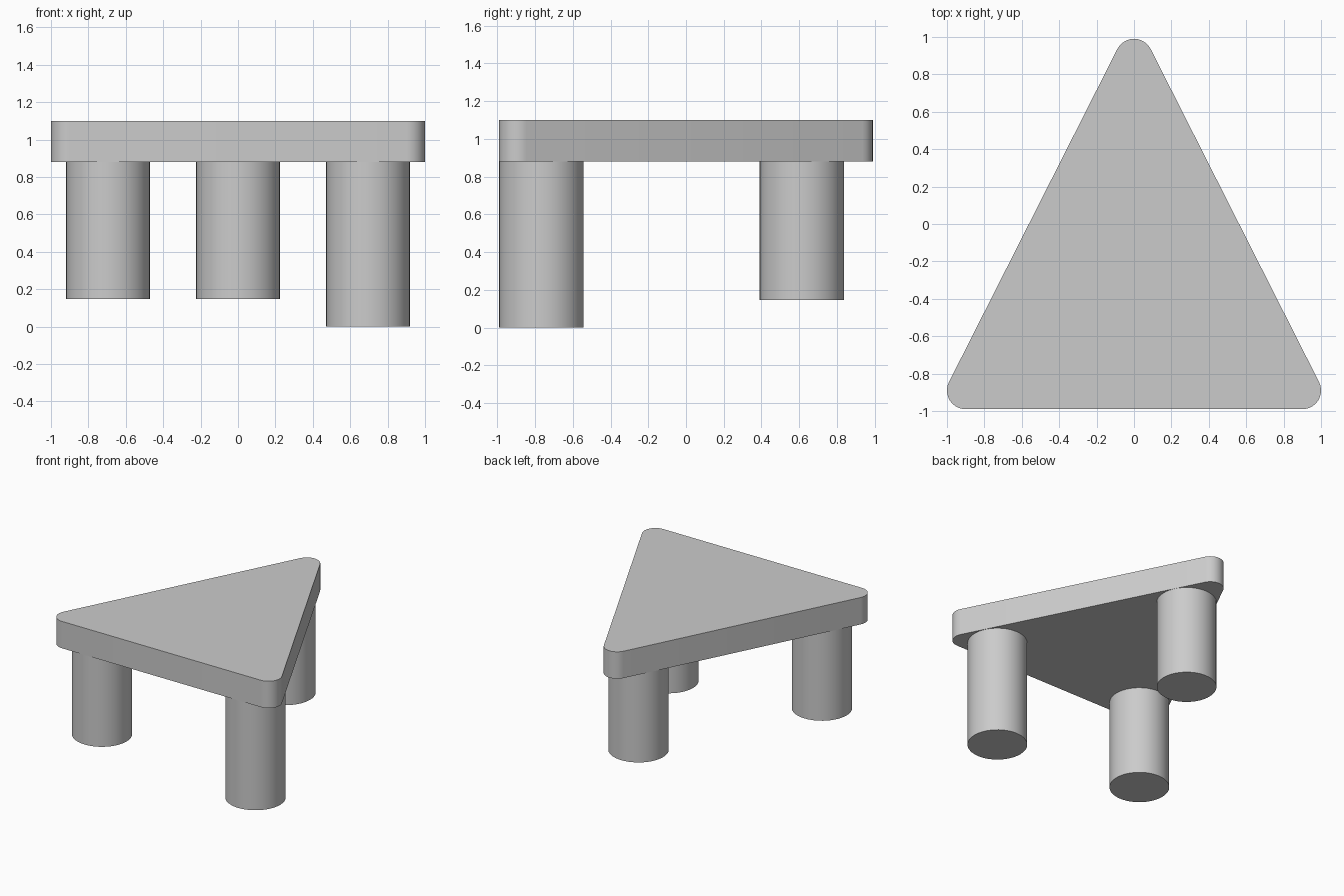
import bpy
import bmesh
from math import atan2, cos, sin, pi, radians

cube = bpy.data.objects.get("Cube")
if cube:
    bpy.data.objects.remove(cube, do_unlink=True)

grey = bpy.data.materials.new("plain grey")
grey.use_nodes = True
colour = (0.6, 0.6, 0.6, 1)
grey.diffuse_color = colour
grey.node_tree.nodes["Principled BSDF"].inputs["Base Color"].default_value = colour

UNDERSIDE, TOP = 0.88, 1.10
CORNER_RADIUS = 0.10
CORNER_X, CORNER_Y = 0.90, 0.89
LEG_RADIUS = 0.224


def finish(obj):
    obj.data.materials.append(grey)
    bpy.ops.object.select_all(action='DESELECT')
    obj.select_set(True)
    bpy.context.view_layer.objects.active = obj
    bpy.ops.object.shade_smooth_by_angle(angle=radians(35))


def add_slab(name):
    """Triangle with rounded corners, extruded upwards."""
    slope = atan2(CORNER_X, 2 * CORNER_Y)
    corners = [(CORNER_X, -CORNER_Y, -pi / 2, slope),
               (0, CORNER_Y, slope, pi - slope),
               (-CORNER_X, -CORNER_Y, pi - slope, 3 * pi / 2)]
    steps = 12
    bm = bmesh.new()
    outline = []
    for x, y, start, end in corners:
        for i in range(steps + 1):
            a = start + (end - start) * i / steps
            outline.append(bm.verts.new((x + CORNER_RADIUS * cos(a),
                                         y + CORNER_RADIUS * sin(a), UNDERSIDE)))
    base = bm.faces.new(outline)
    raised = bmesh.ops.extrude_face_region(bm, geom=[base], use_keep_orig=True)
    verts = [v for v in raised["geom"] if isinstance(v, bmesh.types.BMVert)]
    bmesh.ops.translate(bm, verts=verts, vec=(0, 0, TOP - UNDERSIDE))
    bmesh.ops.recalc_face_normals(bm, faces=bm.faces)
    mesh = bpy.data.meshes.new(name)
    bm.to_mesh(mesh)
    bm.free()
    obj = bpy.data.objects.new(name, mesh)
    bpy.context.collection.objects.link(obj)
    finish(obj)


def add_leg(name, x, y, foot):
    bpy.ops.mesh.primitive_cylinder_add(
        vertices=48, radius=LEG_RADIUS, depth=UNDERSIDE - foot,
        location=(x, y, (UNDERSIDE + foot) / 2))
    obj = bpy.context.object
    obj.name = name
    finish(obj)


# Table top
add_slab("table_top")

# Legs: the front left one reaches lower than the others
add_leg("front_left_leg", 0.695, -0.766, 0)
add_leg("front_right_leg", -0.695, -0.766, 0.147)
add_leg("back_leg", 0, 0.614, 0.147)
